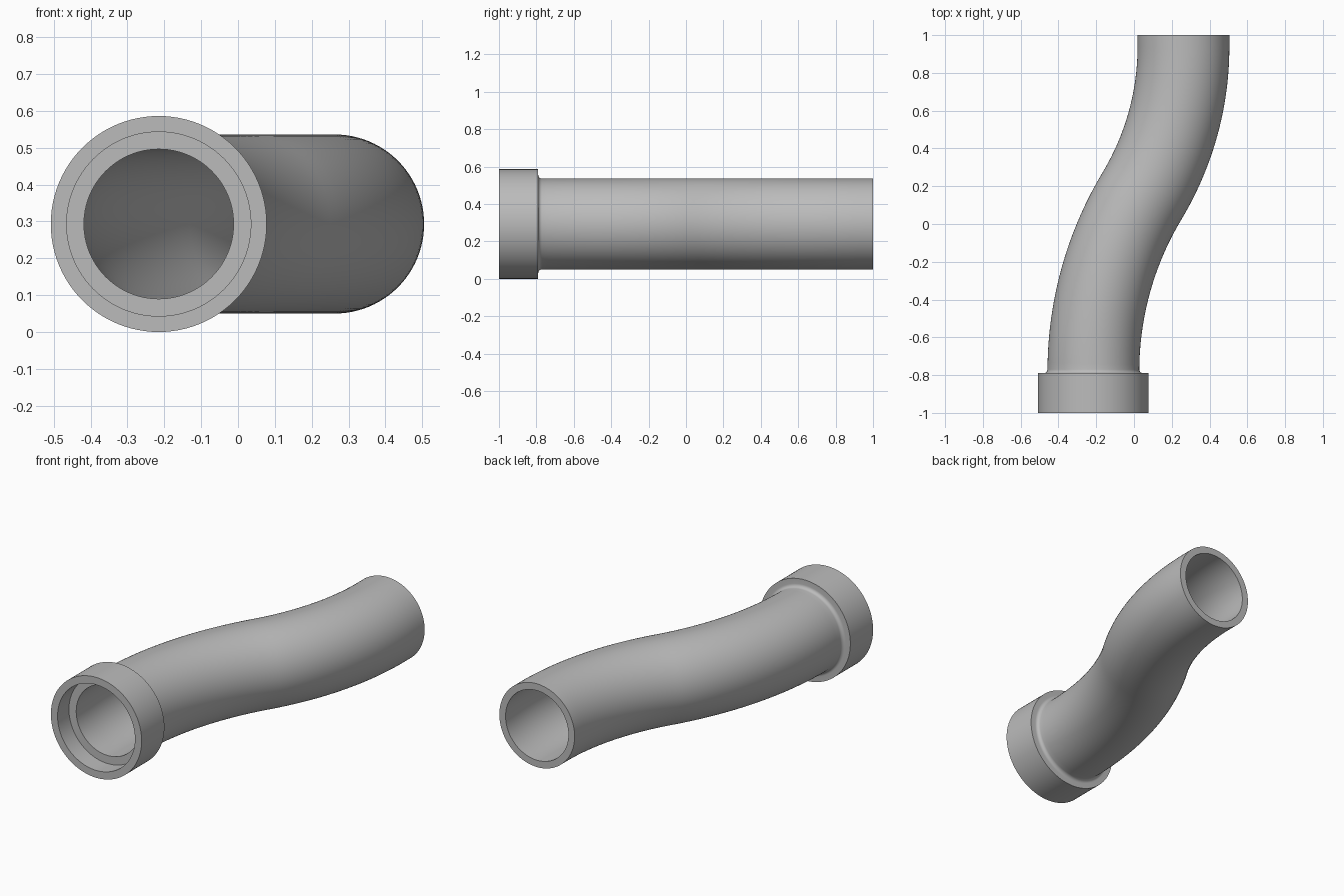
import bpy, bmesh
from math import sin, cos, pi, radians
from mathutils import Vector

if "Cube" in bpy.data.objects:
    bpy.data.objects.remove(bpy.data.objects["Cube"], do_unlink=True)

SEGMENTS = 96
OUTER, BORE = 0.243, 0.203            # pipe radii
COLLAR, SOCKET = 0.293, 0.25          # bell end radii
FRONT, COLLAR_BACK, SOCKET_FLOOR, BACK = -1.0, -0.79, -0.895, 1.0
START_X, END_X, AXIS_Z = -0.215, 0.262, 0.293
BEND = radians(31)
BEND_START = -0.78
FILLET = 0.02
STEPS = 24

# Centre line: two opposing arcs joining the parallel ends
total_radius = (END_X - START_X) / (1 - cos(BEND))
first_radius = total_radius * 0.54
second_radius = total_radius - first_radius
bend_end = BEND_START + total_radius * sin(BEND)

path = []
for i in range(STEPS + 1):
    a = BEND * i / STEPS
    path.append((START_X + first_radius * (1 - cos(a)),
                 BEND_START + first_radius * sin(a), a))
for i in range(STEPS - 1, -1, -1):
    a = BEND * i / STEPS
    path.append((END_X - second_radius * (1 - cos(a)),
                 bend_end - second_radius * sin(a), a))
path.append((END_X, BACK, 0))


def straight(y, radius):
    return (START_X, y, 0, radius)


# Closed wall section as rings (x, y, heading, radius): collar, then fillet
rings = [straight(FRONT, SOCKET), straight(FRONT, COLLAR),
         straight(COLLAR_BACK, COLLAR)]
for i in range(7):
    a = pi / 2 * i / 6
    rings.append(straight(COLLAR_BACK + FILLET * (1 - cos(a)),
                          OUTER + FILLET * (1 - sin(a))))

# Outer skin to the far end, then the bore back to the socket
rings += [(*p, OUTER) for p in path if p[1] > COLLAR_BACK + FILLET + 0.01]
rings += [(*p, BORE) for p in reversed(path)]
rings += [straight(SOCKET_FLOOR, BORE), straight(SOCKET_FLOOR, SOCKET)]

bm = bmesh.new()
loops = []
for x, y, heading, radius in rings:
    side = Vector((cos(heading), -sin(heading), 0))
    up = Vector((0, 0, 1))
    centre = Vector((x, y, AXIS_Z))
    loops.append([bm.verts.new(centre + radius * (side * cos(t) + up * sin(t)))
                  for t in (2 * pi * k / SEGMENTS for k in range(SEGMENTS))])
for i, loop in enumerate(loops):
    following = loops[(i + 1) % len(loops)]
    for k in range(SEGMENTS):
        n = (k + 1) % SEGMENTS
        bm.faces.new((loop[k], loop[n], following[n], following[k]))
bmesh.ops.recalc_face_normals(bm, faces=bm.faces)

mesh = bpy.data.meshes.new("offset_pipe")
bm.to_mesh(mesh)
bm.free()
pipe = bpy.data.objects.new("offset_pipe", mesh)
bpy.context.collection.objects.link(pipe)

# Plain grey finish
grey = bpy.data.materials.new("light grey")
grey.use_nodes = True
colour = (0.5, 0.5, 0.5, 1)
grey.diffuse_color = colour
for node in grey.node_tree.nodes:
    if node.type == "BSDF_PRINCIPLED":
        node.inputs["Base Color"].default_value = colour
mesh.materials.append(grey)

bpy.ops.object.select_all(action="DESELECT")
pipe.select_set(True)
bpy.context.view_layer.objects.active = pipe
bpy.ops.object.shade_smooth_by_angle(angle=radians(35))
